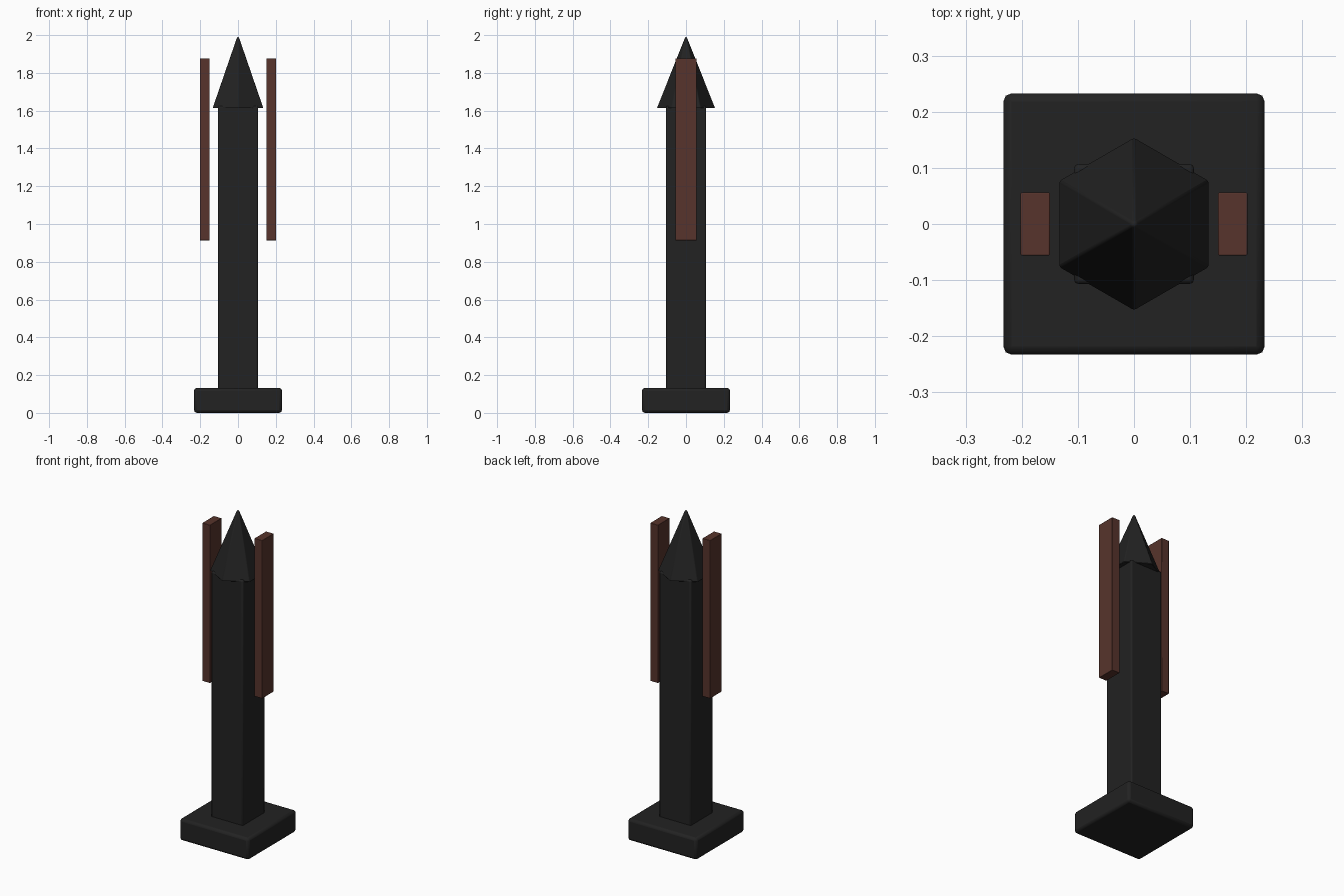
import bpy
import math

cube = bpy.data.objects.get("Cube")
if cube:
    bpy.data.objects.remove(cube, do_unlink=True)


def material(name, rgb):
    mat = bpy.data.materials.new(name)
    mat.use_nodes = True
    mat.diffuse_color = (*rgb, 1)
    mat.node_tree.nodes["Principled BSDF"].inputs["Base Color"].default_value = (*rgb, 1)
    return mat


def finish(obj, name, mat, bevel):
    obj.name = name
    obj.data.materials.append(mat)
    mod = obj.modifiers.new("Bevel", "BEVEL")
    mod.width = bevel
    mod.segments = 2
    bpy.ops.object.shade_smooth_by_angle(angle=math.radians(35))
    return obj


def box(name, mat, x, half_x, half_y, bottom, top, bevel):
    bpy.ops.mesh.primitive_cube_add(size=2, location=(x, 0, (bottom + top) / 2))
    obj = bpy.context.object
    obj.scale = (half_x, half_y, (top - bottom) / 2)
    bpy.ops.object.transform_apply(location=False, rotation=False, scale=True)
    return finish(obj, name, mat, bevel)


iron = material("black iron", (0.016, 0.016, 0.016))
wood = material("red brown wood", (0.095, 0.034, 0.025))

# Square foot and post
box("base", iron, 0, 0.233, 0.233, 0, 0.132, 0.015)
box("post", iron, 0, 0.107, 0.107, 0.12, 1.625, 0.008)

# Six-sided pointed cap, corners towards front and back
bpy.ops.mesh.primitive_cone_add(vertices=6, radius1=0.155, depth=0.39, location=(0, 0, 1.808))
finish(bpy.context.object, "pointed_cap", iron, 0.004)

# Floating boards on either side
for side, x in (("left", 0.176), ("right", -0.176)):
    box(side + "_board", wood, x, 0.026, 0.056, 0.913, 1.877, 0.002)
